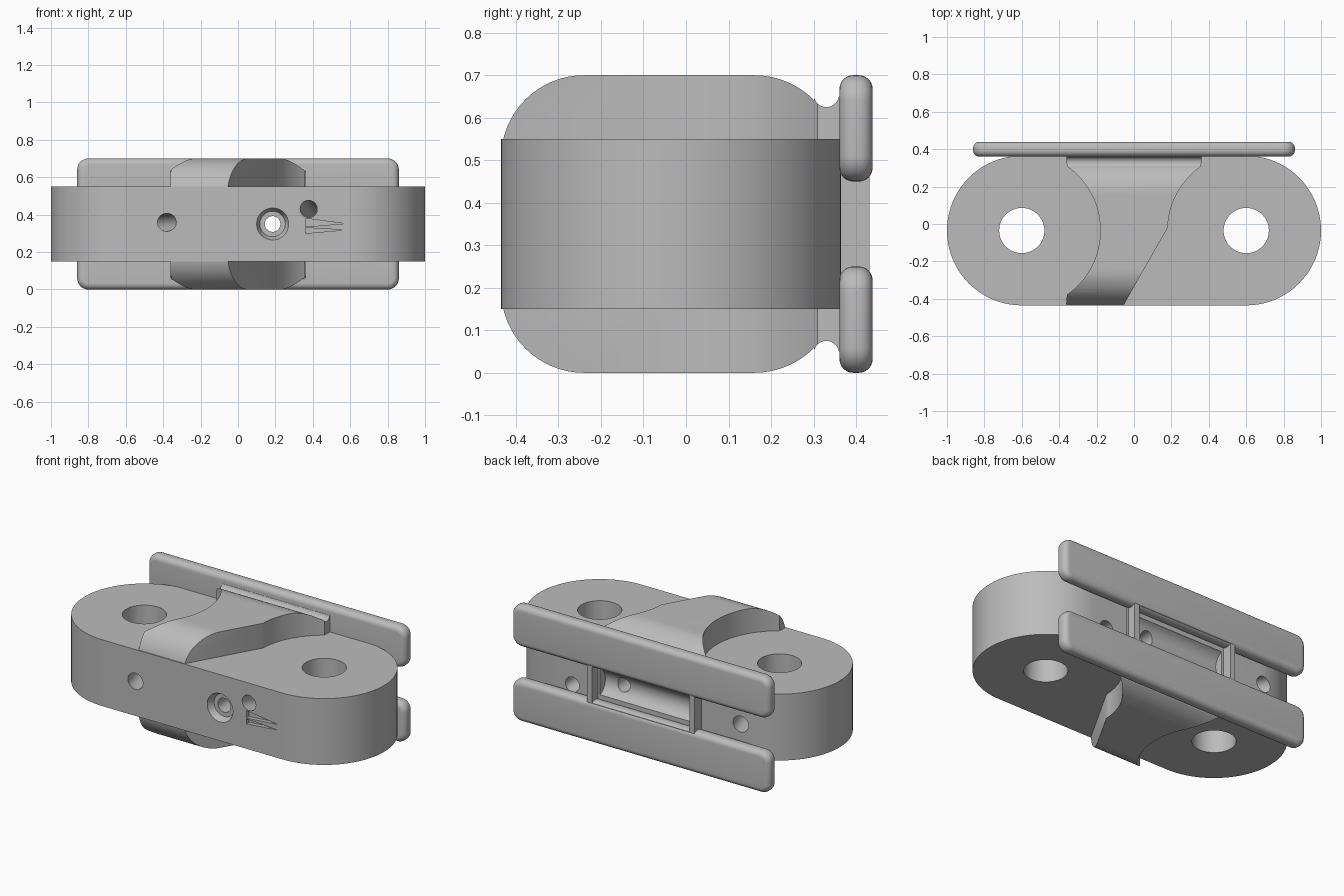
import bpy, bmesh
from math import pi, sin, cos, radians, sqrt
from mathutils import Vector, Matrix

if "Cube" in bpy.data.objects:
    bpy.data.objects.remove(bpy.data.objects["Cube"], do_unlink=True)

GREY = (0.5, 0.5, 0.5, 1)
metal = bpy.data.materials.new("plain grey")
metal.use_nodes = True
metal.diffuse_color = GREY
metal.node_tree.nodes["Principled BSDF"].inputs["Base Color"].default_value = GREY

MID = 0.35          # half height of the model
CY = -0.035         # centre line of the link body


def finish(name, bm):
    bmesh.ops.recalc_face_normals(bm, faces=bm.faces)
    me = bpy.data.meshes.new(name)
    bm.to_mesh(me)
    bm.free()
    me.materials.append(metal)
    ob = bpy.data.objects.new(name, me)
    bpy.context.scene.collection.objects.link(ob)
    return ob


def prism(name, points, offset):
    """Extrude a closed outline of 3D points along an offset."""
    bm = bmesh.new()
    face = bm.faces.new([bm.verts.new(p) for p in points])
    ext = bmesh.ops.extrude_face_region(bm, geom=[face], use_keep_orig=True)
    moved = [g for g in ext["geom"] if isinstance(g, bmesh.types.BMVert)]
    bmesh.ops.translate(bm, vec=offset, verts=moved)
    return finish(name, bm)


def box(name, x, y, z):
    pts = [(x[0], y[0], z[0]), (x[1], y[0], z[0]), (x[1], y[1], z[0]), (x[0], y[1], z[0])]
    return prism(name, pts, (0, 0, z[1] - z[0]))


def rod(name, a, b, r1, r2=None):
    """Cylinder or cone running between two points."""
    a, b = Vector(a), Vector(b)
    bm = bmesh.new()
    spin = (b - a).to_track_quat("Z", "Y").to_matrix().to_4x4()
    bmesh.ops.create_cone(bm, cap_ends=True, segments=48, radius1=r1, radius2=r2 or r1,
                          depth=(b - a).length,
                          matrix=Matrix.Translation((a + b) / 2) @ spin)
    return finish(name, bm)


def arc(cx, cy, r, start, end, n=16):
    return [(cx + r * cos(radians(start + (end - start) * i / n)),
             cy + r * sin(radians(start + (end - start) * i / n))) for i in range(n + 1)]


def combine(target, tool, operation):
    """Apply one boolean and remove the tool."""
    tool.hide_render = True
    mod = target.modifiers.new("join", "BOOLEAN")
    mod.operation, mod.object, mod.solver = operation, tool, "EXACT"
    dg = bpy.context.evaluated_depsgraph_get()
    mesh = bpy.data.meshes.new_from_object(target.evaluated_get(dg))
    target.modifiers.clear()
    target.data = mesh
    bpy.data.objects.remove(tool, do_unlink=True)


def smooth(ob, angle=30):
    bpy.ops.object.select_all(action="DESELECT")
    ob.select_set(True)
    bpy.context.view_layer.objects.active = ob
    bpy.ops.object.shade_smooth_by_angle(angle=radians(angle))


# Link body: long slab with round ends
outline = arc(0.6, CY, 0.4, -90, 90, 40) + arc(-0.6, CY, 0.4, 90, 270, 40)
body = prism("link_body", [(x, y, 0.15) for x, y in outline], (0, 0, 0.4))

# Raised centre: rounded side profile, trimmed to a waisted plan
upper = ([(x, y) for x, y in arc(-0.24, 0.505, 0.195, 180, 90)]
         + arc(0.16, 0.5, 0.2, 90, 45)
         + arc(0.33, 0.655, 0.03, 200, 350, 10) + [(0.38, 0.65)])
profile = upper + [(y, 2 * MID - z) for y, z in reversed(upper)]
centre = prism("raised_centre", [(-0.36, y, z) for y, z in profile], (0.72, 0, 0))
reach = 55
plan = ([(-0.362, 0.4)] + arc(-0.6, CY, 0.42, reach, -reach, 28) + [(-0.362, -0.45)]
        + [(-0.065, -0.45)] + arc(0.6, CY, 0.42, 178, 180 - reach, 20) + [(0.362, 0.4)])
trim = prism("trim", [(x, y, -0.1) for x, y in plan], (0, 0, 0.9))
combine(centre, trim, "INTERSECT")
combine(body, centre, "UNION")

# Bridge between the rails, hollowed between two end lips
combine(body, box("bridge", (-0.358, 0.358), (0.3, 0.432), (0.2, 0.5)), "UNION")
combine(body, box("pocket", (-0.325, 0.325), (0.375, 0.6), (0.24, 0.46)), "DIFFERENCE")
combine(body, rod("groove", (-0.31, 0.41, MID), (0.31, 0.41, MID), 0.085), "DIFFERENCE")

# Pin holes and slanted side holes
for s in (-1, 1):
    combine(body, rod("pin_hole", (s * 0.6, CY, -0.1), (s * 0.6, CY, 0.8), 0.121), "DIFFERENCE")
combine(body, rod("side_hole", (-0.365, -0.485, 0.36), (-0.635, 0.415, 0.34), 0.048), "DIFFERENCE")
combine(body, rod("side_hole", (0.37, -0.485, 0.44), (0.51, 0.415, 0.27), 0.045), "DIFFERENCE")

# Countersunk cross hole
combine(body, rod("sink", (0.185, -0.445, MID), (0.185, -0.395, MID), 0.09, 0.068), "DIFFERENCE")
combine(body, rod("bore", (0.185, -0.5, MID), (0.185, 0.5, MID), 0.042), "DIFFERENCE")

# Small tapered grooves cut into the front
for z0, z1, tip in ((0.335, 0.38, 0.352), (0.3, 0.33, 0.318)):
    nick = prism("nick", [(0.36, -0.41, z0), (0.36, -0.41, z1), (0.57, -0.41, tip)], (0, -0.05, 0))
    combine(body, nick, "DIFFERENCE")
smooth(body)


# Two softly rounded rails along the back
def rail(name, z):
    bm = bmesh.new()
    bmesh.ops.create_cube(bm, size=1, matrix=Matrix.Translation((0, 0.4, z))
                          @ Matrix.Diagonal((1.72, 0.078, 0.25, 1)))
    along = [e for e in bm.edges if abs(e.verts[0].co.y - e.verts[1].co.y) > 0.05]
    bmesh.ops.bevel(bm, geom=along, offset=0.06, segments=8, profile=0.5, affect="EDGES")
    rim = [e for e in bm.edges if abs(e.verts[0].co.y - e.verts[1].co.y) < 0.01]
    bmesh.ops.bevel(bm, geom=rim, offset=0.032, segments=6, profile=0.5, affect="EDGES")
    smooth(finish(name, bm), 40)


rail("lower_rail", 0.125)
rail("upper_rail", 0.575)
